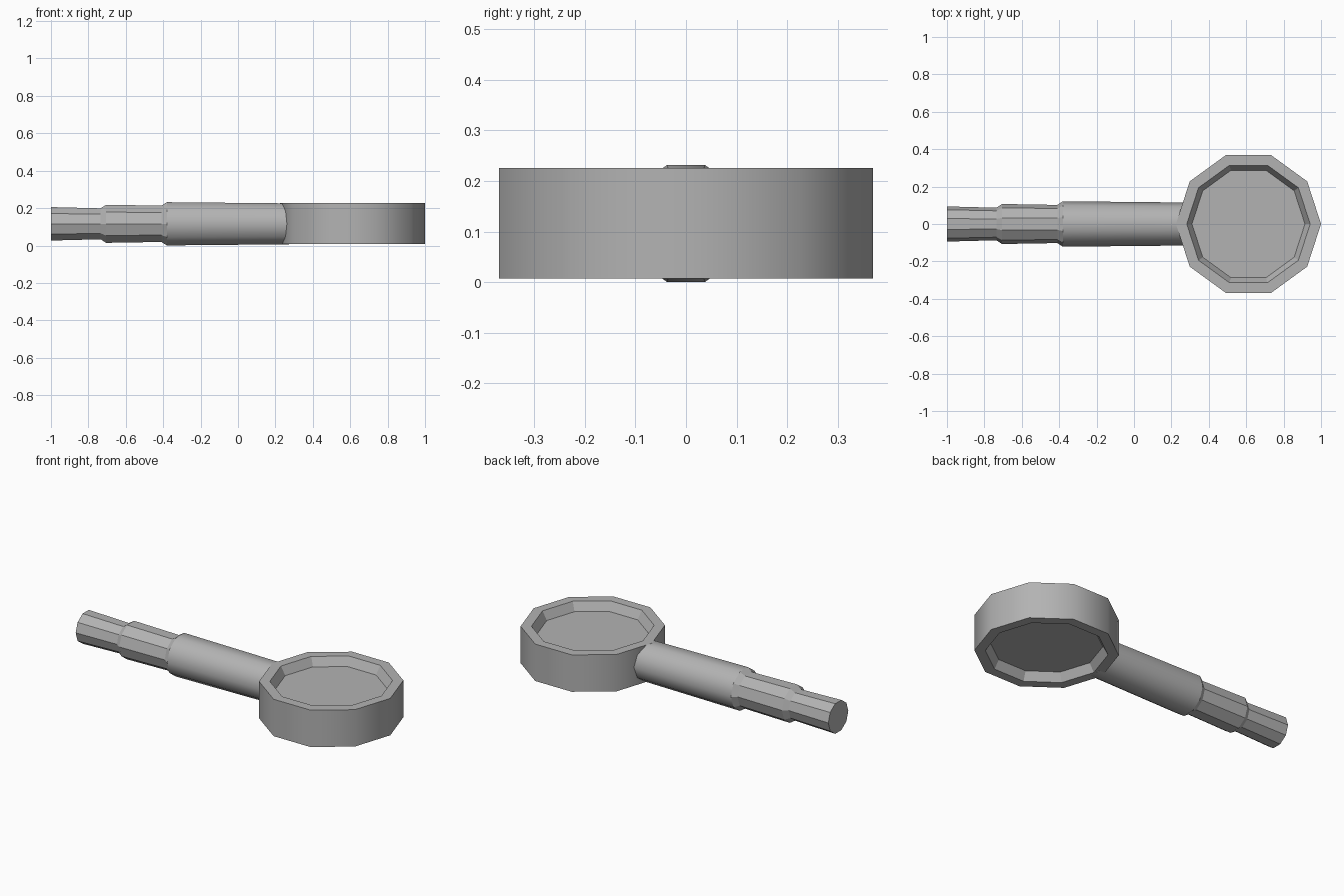
import bpy, bmesh
from math import pi, cos, sin
from mathutils import Matrix

if "Cube" in bpy.data.objects:
    bpy.data.objects.remove(bpy.data.objects["Cube"])

SIDES = 10

# Dark grey finish shared by both parts
grey = bpy.data.materials.new("dark_grey")
grey.diffuse_color = (0.45, 0.45, 0.45, 1)
grey.use_nodes = True
grey.node_tree.nodes["Principled BSDF"].inputs["Base Color"].default_value = grey.diffuse_color


def lathe(name, profile, smooth_bands, matrix):
    """Ten-sided solid from (radius, height) rings, capped at both ends."""
    bm = bmesh.new()
    rings = [[bm.verts.new((r * cos(2 * pi * i / SIDES), r * sin(2 * pi * i / SIDES), h))
              for i in range(SIDES)] for r, h in profile]
    for band, (a, b) in enumerate(zip(rings, rings[1:])):
        for i in range(SIDES):
            j = (i + 1) % SIDES
            face = bm.faces.new((a[i], a[j], b[j], b[i]))
            face.smooth = band in smooth_bands
    bm.faces.new(rings[0][::-1])
    bm.faces.new(rings[-1])
    bm.transform(matrix)
    bmesh.ops.recalc_face_normals(bm, faces=bm.faces[:])
    mesh = bpy.data.meshes.new(name)
    bm.to_mesh(mesh)
    bm.free()
    mesh.materials.append(grey)
    obj = bpy.data.objects.new(name, mesh)
    bpy.context.collection.objects.link(obj)
    return obj


# Round head with a shallow dish on the top and on the underside
H, DEPTH = 0.1095, 0.05
head = [(0.302, -H + DEPTH), (0.33, -H), (0.388, -H),
        (0.388, H), (0.33, H), (0.302, H - DEPTH)]
lathe("head", head, {2}, Matrix.Translation((0.612, 0, 0.1165)))

# Stepped handle along x: thin end, sleeve, smooth grip running into the head
handle = [(0.094, -1.0), (0.087, -0.735), (0.107, -0.705), (0.102, -0.41),
          (0.1215, -0.38), (0.115, 0.272)]
along_x = Matrix(((0, 0, 1, 0), (1, 0, 0, 0), (0, 1, 0, 0), (0, 0, 0, 1)))
lathe("handle", handle, {4}, Matrix.Translation((0, 0, 0.116)) @ along_x)
